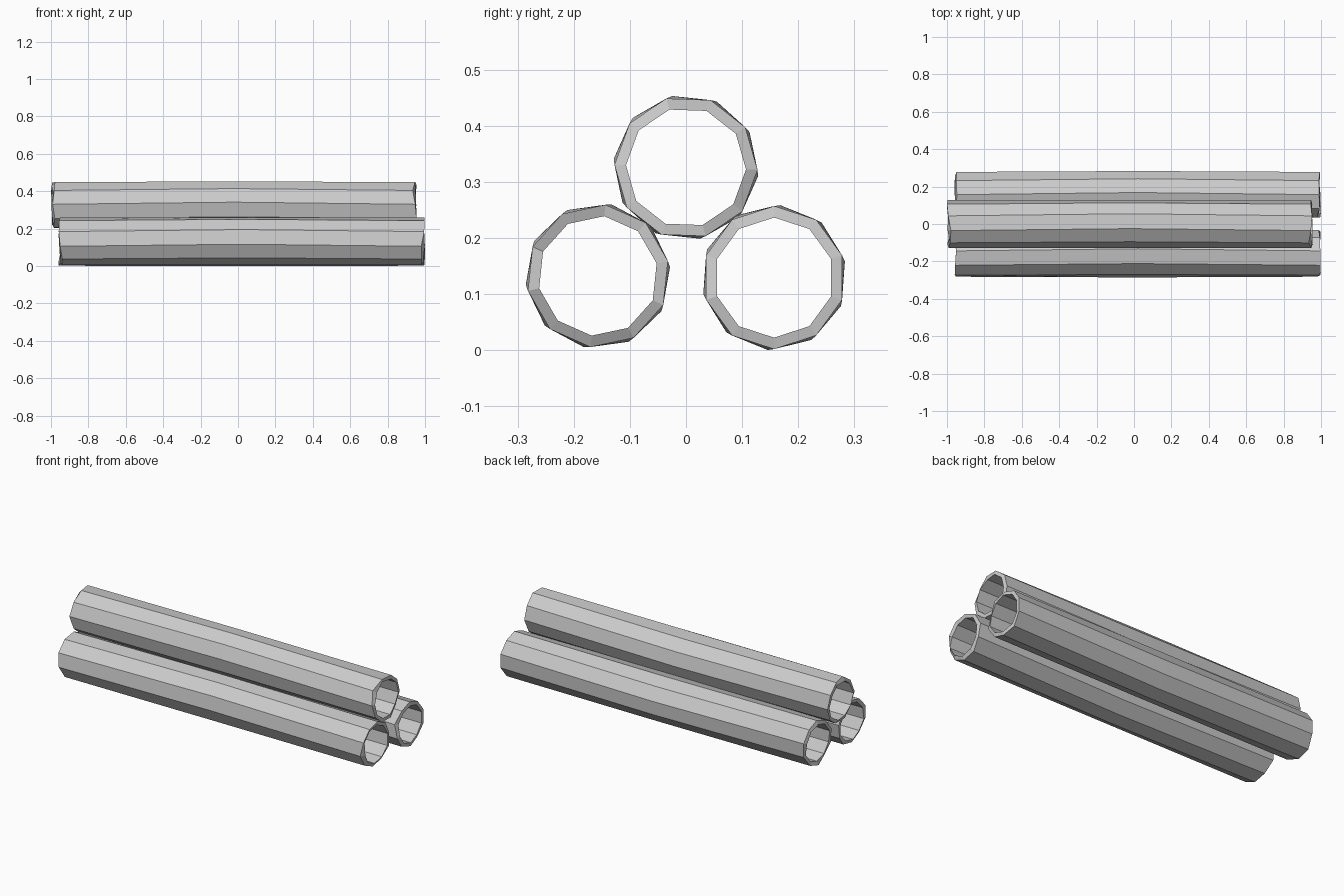
import bpy, bmesh, math, random

if "Cube" in bpy.data.objects:
    bpy.data.objects.remove(bpy.data.objects["Cube"])

SIDES = 10
R_OUT, R_IN = 0.1275, 0.107
random.seed(4)


def add_ring(bm, x, r, phase, cy, cz, inset=0.0):
    """One ten-sided ring around the x axis, with slightly uneven ends."""
    verts = []
    for i in range(SIDES):
        a = math.radians(phase) + i * math.tau / SIDES
        dx = -math.copysign(random.uniform(0, inset), x) if inset else 0
        verts.append(bm.verts.new((x + dx, cy + r * math.cos(a), cz + r * math.sin(a))))
    return verts


def pipe(name, cy, cz, x0, x1, phase):
    """Hollow pipe: the middle rings are turned a little against the ends."""
    bm = bmesh.new()
    xm, twist = (x0 + x1) / 2, -5
    rings = [
        add_ring(bm, x0, R_OUT, phase, cy, cz, 0.022),
        add_ring(bm, xm, R_OUT + 0.002, phase + twist, cy, cz),
        add_ring(bm, x1, R_OUT, phase, cy, cz, 0.022),
        add_ring(bm, x1, R_IN, phase, cy, cz, 0.012),
        add_ring(bm, xm, R_IN, phase, cy, cz),
        add_ring(bm, x0, R_IN, phase, cy, cz, 0.012),
    ]
    for k, a in enumerate(rings):
        b = rings[(k + 1) % len(rings)]
        for i in range(SIDES):
            j = (i + 1) % SIDES
            bm.faces.new((a[i], a[j], b[j], b[i]))
    bmesh.ops.recalc_face_normals(bm, faces=bm.faces)
    mesh = bpy.data.meshes.new(name)
    bm.to_mesh(mesh)
    bm.free()
    bpy.context.collection.objects.link(bpy.data.objects.new(name, mesh))


# Two pipes on the ground and one resting on top, shifted along x
pipe("front_pipe", -0.157, 0.1325, -0.96, 1.0, 12)
pipe("back_pipe", 0.157, 0.1295, -0.96, 1.0, 18)
pipe("top_pipe", 0.0, 0.326, -1.0, 0.955, 34)
